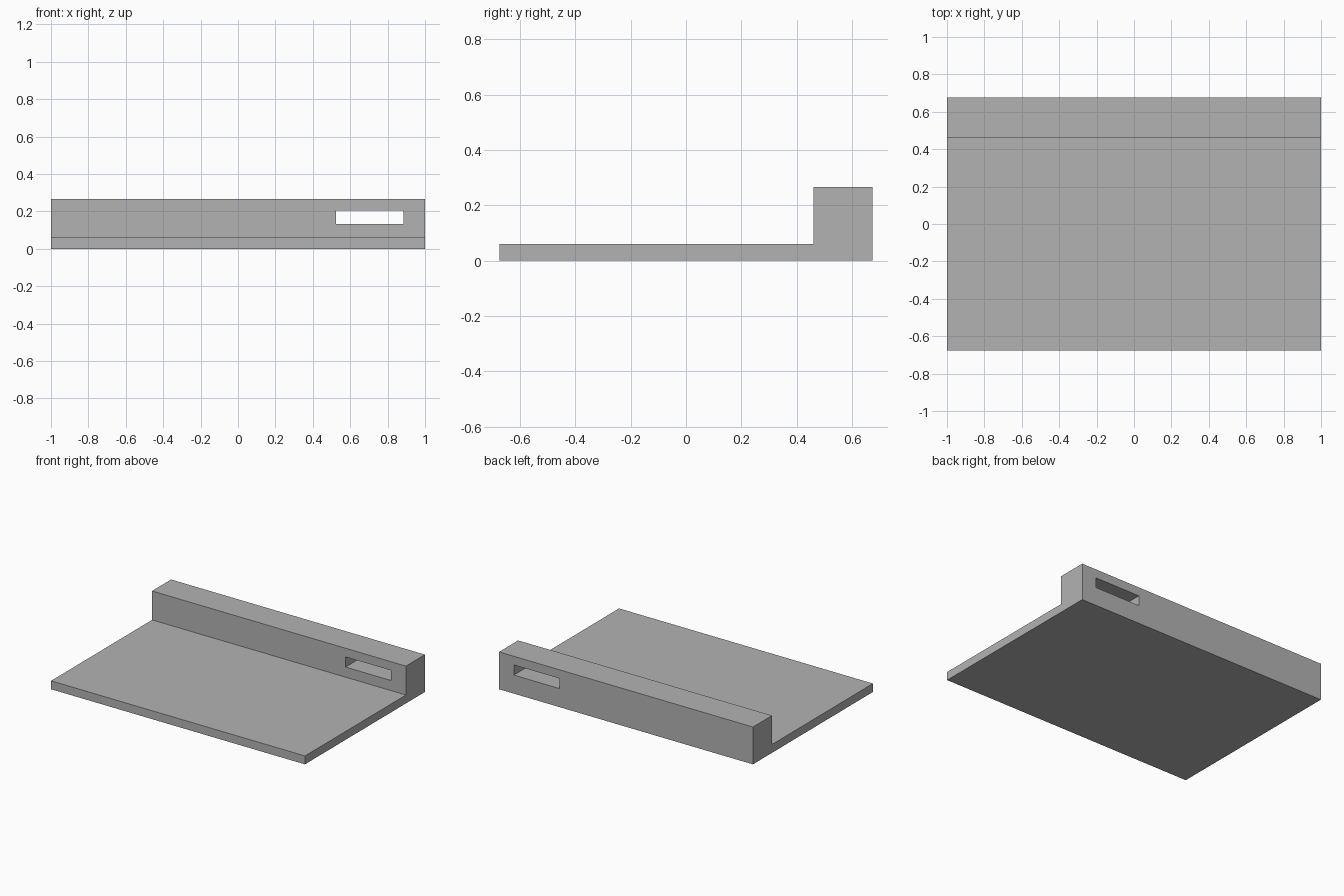
import bpy
import bmesh

cube = bpy.data.objects.get("Cube")
if cube:
    bpy.data.objects.remove(cube, do_unlink=True)

grey = bpy.data.materials.new("plain grey")
grey.use_nodes = True
grey.diffuse_color = (0.45, 0.45, 0.45, 1)
grey.node_tree.nodes["Principled BSDF"].inputs["Base Color"].default_value = grey.diffuse_color


def extrude_profile(name, points, direction):
    """Make a solid by sweeping a flat outline along a direction."""
    bm = bmesh.new()
    face = bm.faces.new([bm.verts.new(p) for p in points])
    swept = bmesh.ops.extrude_face_region(bm, geom=[face])["geom"]
    moved = [v for v in swept if isinstance(v, bmesh.types.BMVert)]
    bmesh.ops.translate(bm, verts=moved, vec=direction)
    bmesh.ops.recalc_face_normals(bm, faces=bm.faces)
    mesh = bpy.data.meshes.new(name)
    bm.to_mesh(mesh)
    bm.free()
    mesh.materials.append(grey)
    obj = bpy.data.objects.new(name, mesh)
    bpy.context.collection.objects.link(obj)
    return obj


# Thin base plate with a raised rail along the back, as one L-shaped profile
half_depth, rail_y, plate_z, rail_z = 0.675, 0.461, 0.06, 0.266
outline = [(-half_depth, 0), (half_depth, 0), (half_depth, rail_z),
           (rail_y, rail_z), (rail_y, plate_z), (-half_depth, plate_z)]
body = extrude_profile("base_with_back_rail", [(-1, y, z) for y, z in outline], (2, 0, 0))

# Rectangular slot through the rail
x0, x1, z0, z1 = 0.525, 0.884, 0.132, 0.204
slot = [(x0, 0.4, z0), (x1, 0.4, z0), (x1, 0.4, z1), (x0, 0.4, z1)]
cutter = extrude_profile("slot_cutter", slot, (0, 0.4, 0))
cutter.hide_render = True
cutter.hide_set(True)
cut = body.modifiers.new("slot", 'BOOLEAN')
cut.operation = 'DIFFERENCE'
cut.solver = 'EXACT'
cut.object = cutter

# Bake the cut and drop the cutter
bpy.context.view_layer.objects.active = body
body.select_set(True)
bpy.ops.object.modifier_apply(modifier=cut.name)
bpy.data.objects.remove(cutter, do_unlink=True)
